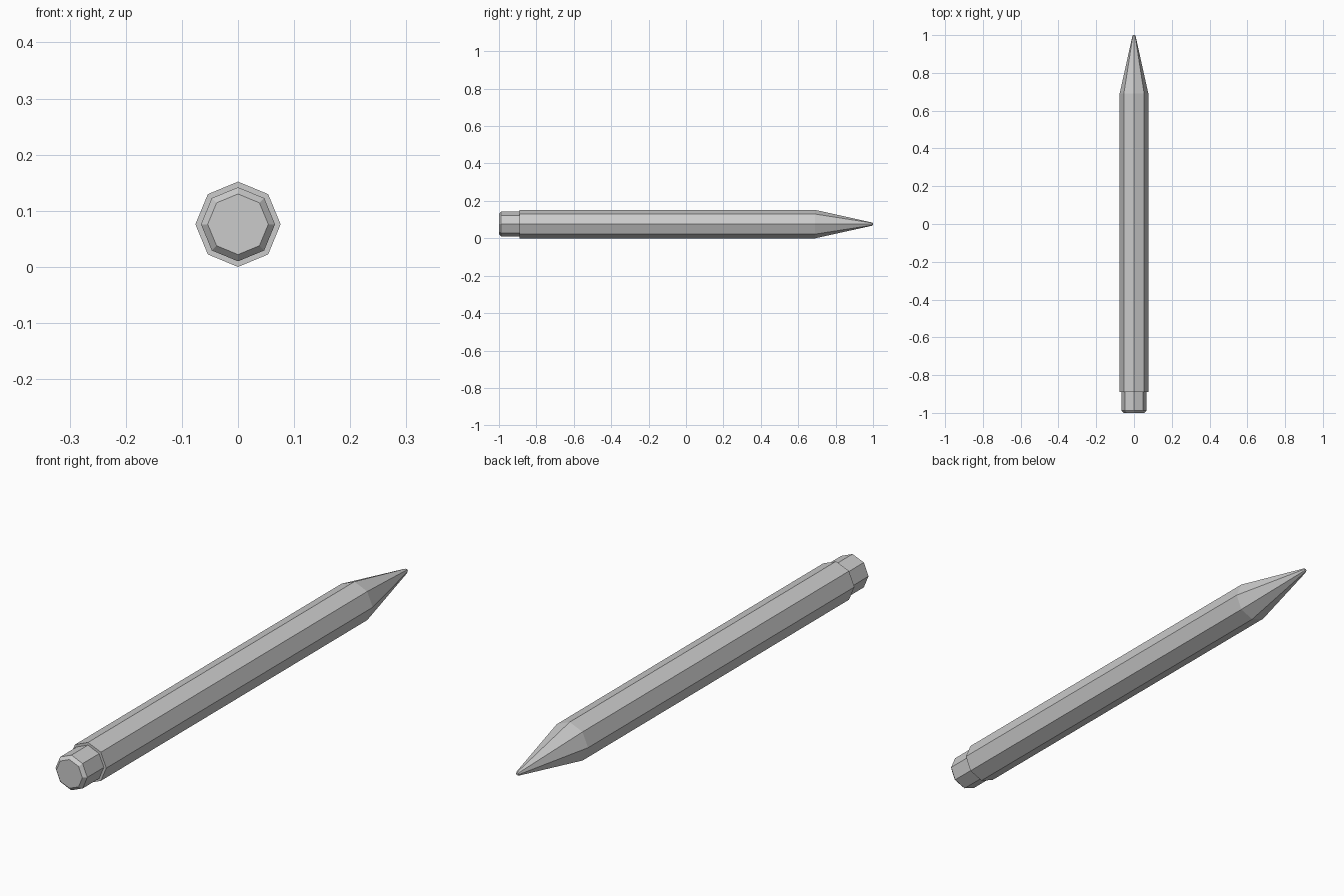
import bpy, bmesh
from math import cos, sin, pi

cube = bpy.data.objects.get("Cube")
if cube:
    bpy.data.objects.remove(cube, do_unlink=True)

SIDES = 8
RADIUS = 0.076

# Single plain grey finish
grey = bpy.data.materials.new("plain grey")
grey.use_nodes = True
grey.diffuse_color = (0.6, 0.6, 0.6, 1)
grey.node_tree.nodes["Principled BSDF"].inputs["Base Color"].default_value = (0.6, 0.6, 0.6, 1)


def faceted_rod(name, profile):
    """Octagonal solid along y from (y, radius) pairs, with a corner pointing up."""
    bm = bmesh.new()
    rings = []
    for y, r in profile:
        angles = [2 * pi * i / SIDES for i in range(SIDES)]
        rings.append([bm.verts.new((r * cos(a), y, RADIUS + r * sin(a))) for a in angles])
    for a, b in zip(rings, rings[1:]):
        for i in range(SIDES):
            j = (i + 1) % SIDES
            bm.faces.new((a[i], a[j], b[j], b[i]))
    bm.faces.new(rings[0])
    bm.faces.new(rings[-1])
    bmesh.ops.recalc_face_normals(bm, faces=bm.faces)
    mesh = bpy.data.meshes.new(name)
    bm.to_mesh(mesh)
    bm.free()
    mesh.materials.append(grey)
    obj = bpy.data.objects.new(name, mesh)
    bpy.context.collection.objects.link(obj)
    return obj


# Shaft running into the sharpened, slightly blunted point
faceted_rod("pencil_shaft_and_point",
            [(-0.89, RADIUS), (0.69, RADIUS), (0.993, 0.009), (1.0, 0.005)])

# Narrower eraser with a chamfered end, seated in the shaft
faceted_rod("eraser", [(-1.0, 0.054), (-0.988, 0.066), (-0.88, 0.066)])
